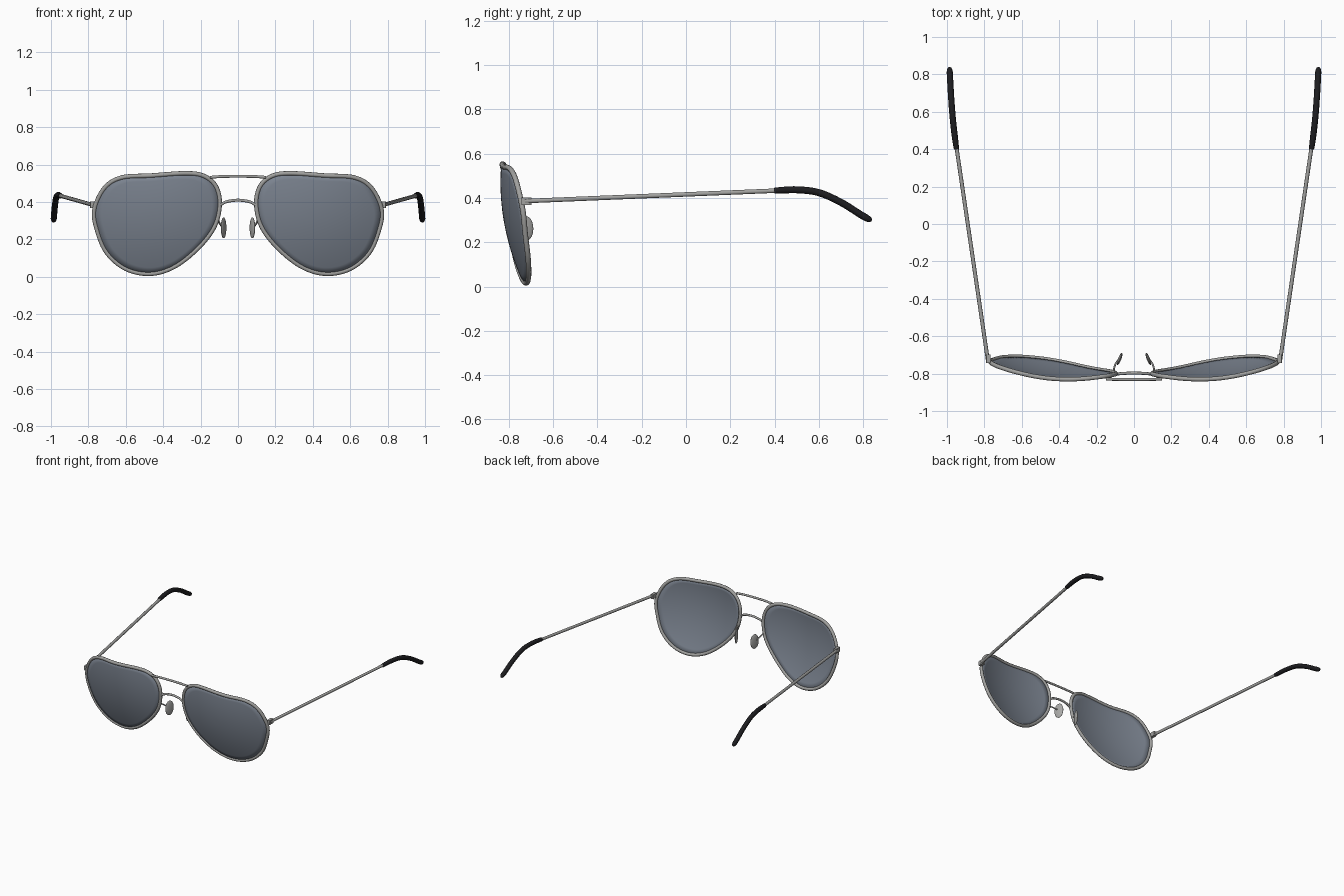
import bpy, bmesh, math
from mathutils import Vector

if "Cube" in bpy.data.objects:
    bpy.data.objects.remove(bpy.data.objects["Cube"])


def material(name, rgb):
    m = bpy.data.materials.new(name)
    m.diffuse_color = (*rgb, 1)
    m.use_nodes = True
    m.node_tree.nodes["Principled BSDF"].inputs["Base Color"].default_value = m.diffuse_color
    return m


METAL = material("grey metal", (0.36, 0.36, 0.35))
GLASS = material("blue grey lens", (0.20, 0.23, 0.28))
BLACK = material("black rubber", (0.012, 0.012, 0.014))
PAD = material("nose pad grey", (0.40, 0.40, 0.39))


def smooth_path(pts, steps, closed=False):
    """Catmull-Rom samples through the points."""
    pts = [Vector(p) for p in pts]
    n = len(pts)
    get = (lambda i: pts[i % n]) if closed else (lambda i: pts[max(0, min(n - 1, i))])
    out = []
    for i in range(n if closed else n - 1):
        a, b, c, d = (get(i + k) for k in (-1, 0, 1, 2))
        for s in range(steps):
            t = s / steps
            out.append(0.5 * (2 * b + (c - a) * t + (2 * a - 5 * b + 4 * c - d) * t * t
                              + (3 * b - a - 3 * c + d) * t ** 3))
    if not closed:
        out.append(pts[-1])
    return out


def shade(ob):
    bpy.ops.object.select_all(action='DESELECT')
    ob.select_set(True)
    bpy.context.view_layer.objects.active = ob
    bpy.ops.object.shade_smooth_by_angle(angle=math.radians(40))


def tube(name, pts, radius, mat, closed=False, radii=None):
    cu = bpy.data.curves.new(name, 'CURVE')
    cu.dimensions = '3D'
    cu.bevel_depth = radius
    cu.bevel_resolution = 3
    cu.use_fill_caps = True
    sp = cu.splines.new('POLY')
    sp.points.add(len(pts) - 1)
    for i, p in enumerate(pts):
        sp.points[i].co = (*p, 1)
        sp.points[i].radius = radii[i] if radii else 1
    sp.use_cyclic_u = closed
    cu.materials.append(mat)
    ob = bpy.data.objects.new(name, cu)
    bpy.context.collection.objects.link(ob)
    bpy.ops.object.select_all(action='DESELECT')
    ob.select_set(True)
    bpy.context.view_layer.objects.active = ob
    bpy.ops.object.convert(target='MESH')
    shade(bpy.context.view_layer.objects.active)


def mesh_object(name, bm, mat):
    bmesh.ops.recalc_face_normals(bm, faces=bm.faces)
    me = bpy.data.meshes.new(name)
    bm.to_mesh(me)
    bm.free()
    me.materials.append(mat)
    ob = bpy.data.objects.new(name, me)
    bpy.context.collection.objects.link(ob)
    return ob


# Teardrop outline of one lens (x, z) and its curved, tilted surface
CX, CZ = 0.43, 0.30
OUTLINE = [(.78, .36), (.765, .245), (.71, .12), (.605, .032), (.47, .004), (.335, .043),
           (.205, .145), (.115, .265), (.086, .39), (.108, .49), (.175, .548), (.28, .564),
           (.47, .553), (.63, .54), (.725, .48)]


def surf(x, z):
    dx, dz = x - CX, z - CZ
    return -0.816 - 0.169 * dz + 0.083 * dx + 0.5 * (dx * dx + dz * dz)


R = 0.012
edge = []
for p in smooth_path([(x, 0, z) for x, z in OUTLINE], 6, True):
    d = Vector((p.x - CX, 0, p.z - CZ))
    d *= 1 - R / d.length
    edge.append(d)

for s, side in ((1, "right"), (-1, "left")):
    def on_lens(d, f):
        x, z = CX + d.x * f, CZ + d.z * f
        return Vector((s * x, surf(x, z), z))

    # rim
    tube(side + "_rim", [on_lens(d, 1) for d in edge], R, METAL, True)

    # lens: concentric rings following the surface
    bm = bmesh.new()
    n, rings = len(edge), 8
    mid = bm.verts.new(on_lens(edge[0], 0))
    prev = None
    for r in range(1, rings + 1):
        ring = [bm.verts.new(on_lens(d, r / rings)) for d in edge]
        for i in range(n):
            j = (i + 1) % n
            bm.faces.new((prev[i], prev[j], ring[j], ring[i]) if prev else (mid, ring[j], ring[i]))
        prev = ring
    lens = mesh_object(side + "_lens", bm, GLASS)
    sol = lens.modifiers.new("thickness", 'SOLIDIFY')
    sol.thickness, sol.offset = 0.008, 0
    shade(lens)

    # nose pad and its wire arm
    bm = bmesh.new()
    bmesh.ops.create_uvsphere(bm, u_segments=24, v_segments=14, radius=1)
    pad = mesh_object(side + "_nose_pad", bm, PAD)
    pad.scale = (0.009, 0.035, 0.056)
    pad.location = (s * 0.077, -0.722, 0.262)
    pad.rotation_euler = (0, 0, s * math.radians(21))
    shade(pad)
    tube(side + "_pad_arm", smooth_path([(s * .108, surf(.108, .31), .31), (s * .105, -.765, .30),
                                         (s * .094, -.74, .28), (s * .08, -.722, .265)], 6),
         0.005, METAL)

    # hinge block joining rim and temple
    bm = bmesh.new()
    bmesh.ops.create_cube(bm, size=1)
    hinge = mesh_object(side + "_hinge", bm, METAL)
    hinge.scale = (0.022, 0.045, 0.034)
    hinge.location = (s * 0.779, -0.72, 0.386)
    bev = hinge.modifiers.new("bevel", 'BEVEL')
    bev.width, bev.segments = 0.006, 2
    shade(hinge)

    # temple arm and ear tip
    tube(side + "_temple", [(s * .782, -.725, .386), (s * .952, .43, .434)], 0.0105, METAL)
    tip = smooth_path([(s * .949, .40, .433), (s * .962, .50, .437), (s * .972, .60, .424),
                       (s * .979, .70, .380), (s * .984, .79, .324), (s * .986, .838, .297)], 8)
    m = len(tip) - 1
    radii = [min(1, 0.85 + i / m) * (1 if i < m - 6 else math.sqrt(max(0.04, 1 - ((i - m + 6) / 6) ** 2)))
             for i in range(m + 1)]
    tube(side + "_ear_tip", tip, 0.0165, BLACK, radii=radii)

# top brow bar
tube("brow_bar", smooth_path([(-.15, -.829, .532), (-.07, -.831, .537), (.07, -.831, .537),
                              (.15, -.829, .532)], 8), 0.008, METAL)
# arched nose bridge
tube("nose_bridge", smooth_path([(-.094, -.803, .385), (-.06, -.799, .402), (0, -.797, .41),
                                 (.06, -.799, .402), (.094, -.803, .385)], 8), 0.008, METAL)
